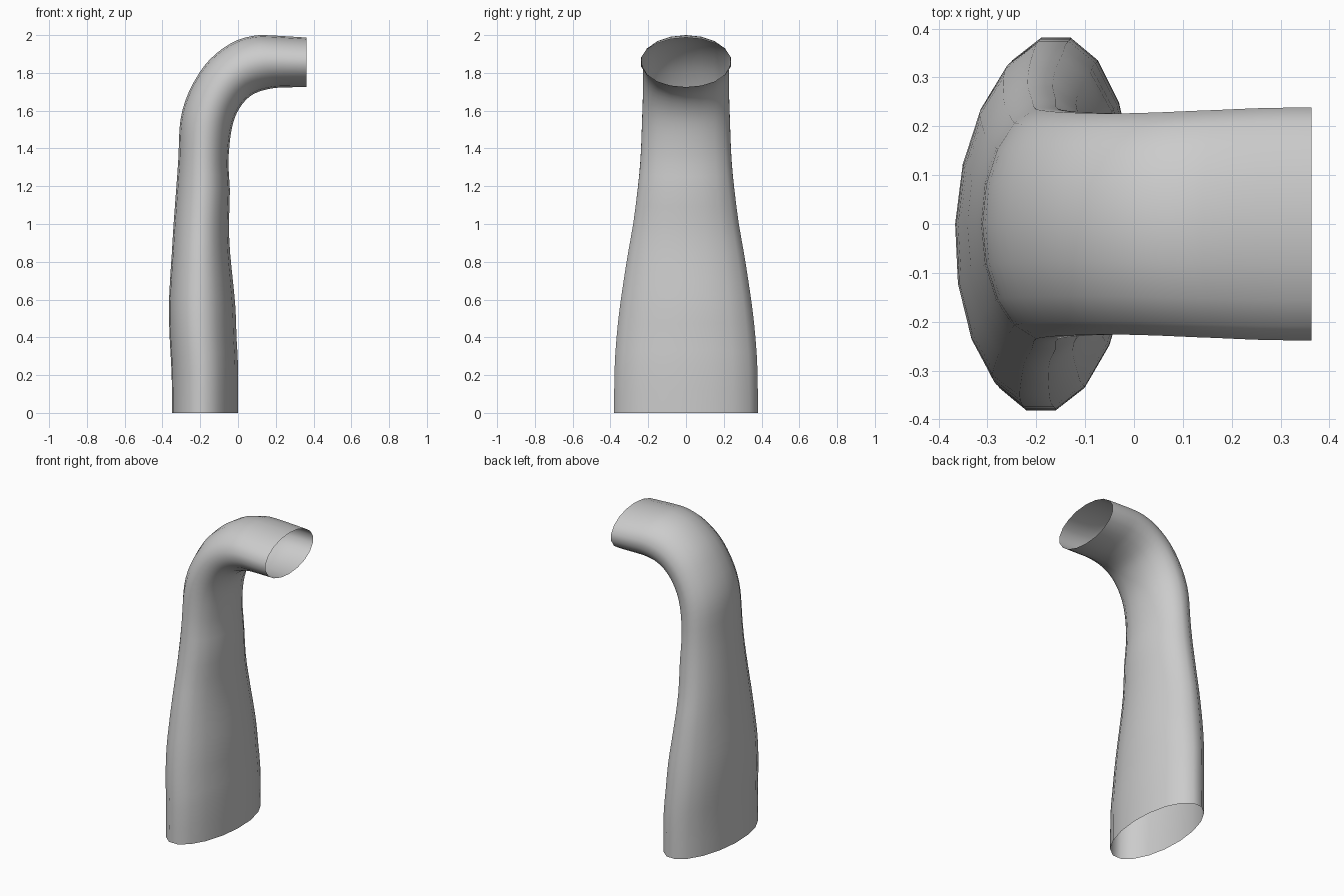
import bpy, bmesh, math
from mathutils import Vector

SIDES = 18
STEPS = 2

# Cross-sections: back x, back z, inner x, inner z, half width, skew
SECTIONS = [
    (-.350, 0.00, 0.000, 0.00, .387, .04),
    (-.351, 0.20, 0.000, 0.25, .384, .04),
    (-.361, 0.38, -.008, 0.40, .374, .04),
    (-.366, 0.55, -.013, 0.55, .357, .04),
    (-.360, 0.70, -.027, 0.70, .335, .03),
    (-.350, 0.85, -.042, 0.85, .311, .02),
    (-.341, 1.00, -.048, 1.00, .284, .01),
    (-.326, 1.20, -.043, 1.18, .259, .0),
    (-.315, 1.36, -.051, 1.31, .245, .0),
    (-.310, 1.50, -.045, 1.42, .239, .0),
    (-.295, 1.60, -.034, 1.50, .236, .0),
    (-.260, 1.70, -.018, 1.56, .233, .0),
    (-.205, 1.80, 0.006, 1.61, .231, .0),
    (-.150, 1.87, 0.040, 1.655, .230, .0),
    (-.080, 1.93, 0.080, 1.687, .230, .0),
    (0.000, 1.975, 0.130, 1.707, .232, .0),
    (0.080, 1.996, 0.180, 1.718, .235, .0),
    (0.140, 2.000, 0.220, 1.722, .237, .0),
    (0.250, 1.994, 0.290, 1.724, .241, .0),
    (0.363, 1.987, 0.363, 1.725, .242, .0),
]


def spline(rows, steps):
    """Smooth in-between sections passing through the given ones."""
    out = []
    for i in range(len(rows) - 1):
        a, b, c, d = (rows[max(i - 1, 0)], rows[i], rows[i + 1],
                      rows[min(i + 2, len(rows) - 1)])
        for s in range(steps):
            t = s / steps
            out.append([0.5 * (2 * q + (r - p) * t
                        + (2 * p - 5 * q + 4 * r - e) * t * t
                        + (3 * q - p - 3 * r + e) * t ** 3)
                        for p, q, r, e in zip(a, b, c, d)])
    out.append(rows[-1])
    return out


# Bent tube, open at both ends
bm = bmesh.new()
rings = []
for bx, bz, ix, iz, w, skew in spline(SECTIONS, STEPS):
    mid = Vector(((bx + ix) / 2, 0, (bz + iz) / 2))
    half = Vector(((ix - bx) / 2, 0, (iz - bz) / 2))
    ring = []
    for k in range(SIDES):
        a = 2 * math.pi * k / SIDES
        y = w * math.sin(a)
        ring.append(bm.verts.new(mid + half * math.cos(a) + Vector((skew * y, y, 0))))
    rings.append(ring)
for lo, hi in zip(rings, rings[1:]):
    for k in range(SIDES):
        n = (k + 1) % SIDES
        bm.faces.new((lo[k], lo[n], hi[n], hi[k])).smooth = True

mesh = bpy.data.meshes.new("bent_pipe")
bm.to_mesh(mesh)
bm.free()
pipe = bpy.data.objects.new("bent_pipe", mesh)
bpy.context.collection.objects.link(pipe)
